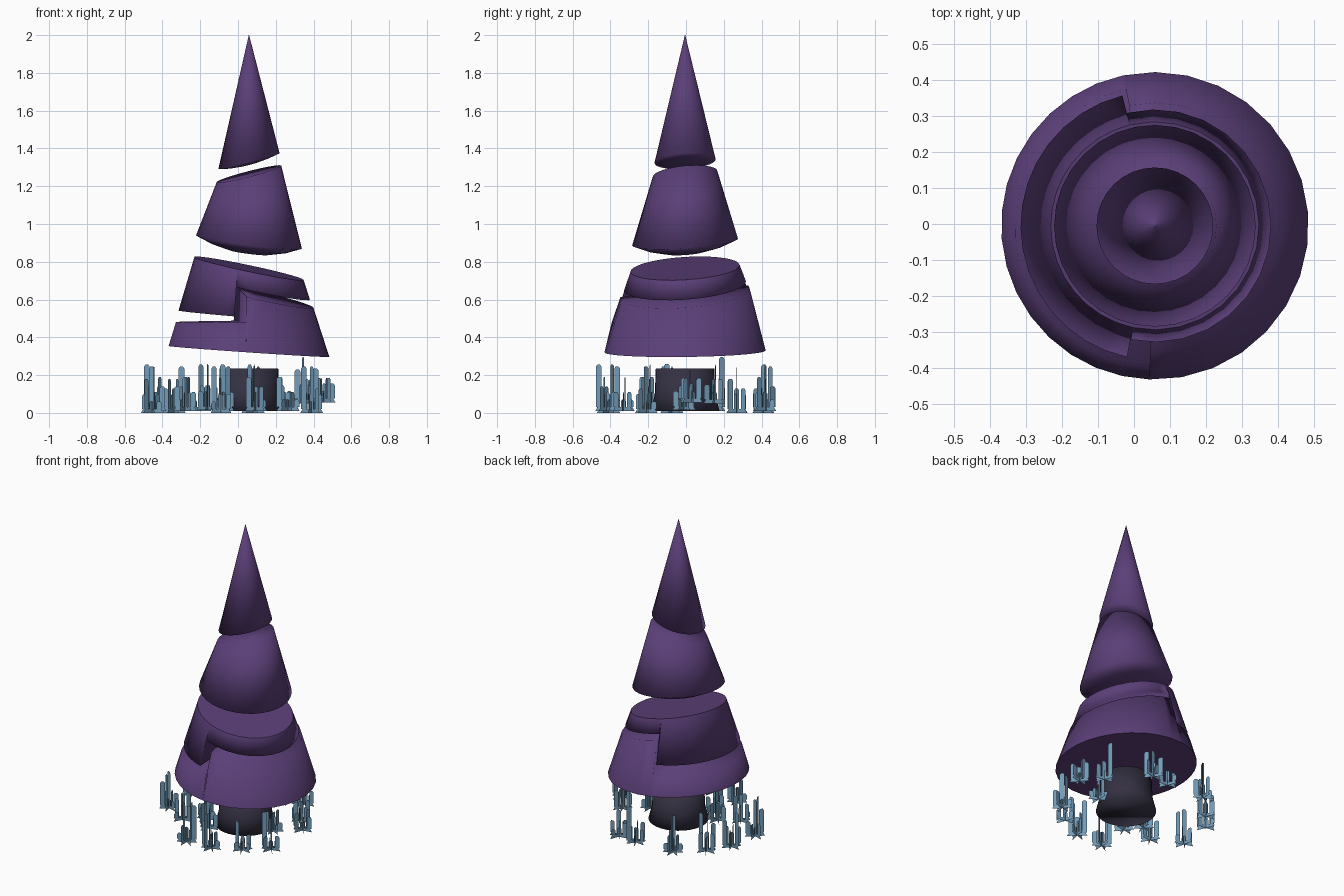
import bpy, bmesh, math, random

if "Cube" in bpy.data.objects:
    bpy.data.objects.remove(bpy.data.objects["Cube"])

random.seed(4)
CX, CY, N = 0.058, -0.005, 32


def material(name, col):
    m = bpy.data.materials.new(name)
    m.diffuse_color = (*col, 1)
    m.use_nodes = True
    m.node_tree.nodes["Principled BSDF"].inputs["Base Color"].default_value = m.diffuse_color
    return m


PURPLE = material("purple", (0.105, 0.05, 0.19))
DARK = material("dark_bark", (0.035, 0.03, 0.055))
BLUE = material("frost_blue", (0.17, 0.33, 0.48))


def finish(name, bm, mat, smooth=True):
    if smooth:
        bmesh.ops.remove_doubles(bm, verts=bm.verts, dist=1e-5)
        bmesh.ops.recalc_face_normals(bm, faces=bm.faces)
        for f in bm.faces:  # soft shading across the rims
            f.smooth = True
    me = bpy.data.meshes.new(name)
    bm.to_mesh(me)
    bm.free()
    me.materials.append(mat)
    ob = bpy.data.objects.new(name, me)
    bpy.context.collection.objects.link(ob)
    return ob


def ring(bm, angles, r, z, sx=0.0, sy=0.0):
    """Ring of radius r in a plane tilted by slopes sx, sy."""
    out = []
    for a in angles:
        x, y = r * math.cos(a), r * math.sin(a)
        out.append(bm.verts.new((CX + x, CY + y, z + sx * x + sy * y)))
    return out


def loft(name, rings, mat):
    """Closed solid through tilted rings (radius, height, slope x, slope y)."""
    bm = bmesh.new()
    angles = [2 * math.pi * i / N for i in range(N)]
    loops = [ring(bm, angles, *r) for r in rings]
    for a, b in zip(loops, loops[1:]):
        for i in range(N):
            j = (i + 1) % N
            bm.faces.new((a[i], a[j], b[j], b[i]))
    bm.faces.new(loops[0])
    bm.faces.new(loops[-1])
    return finish(name, bm, mat)


def stepped(name, flat, right, left, front, back, mat):
    """Solid between one flat ring and a ring stepped into a right and left half."""
    bm = bmesh.new()
    h = N // 2
    f, b = math.radians(front), math.radians(back)
    ar = [f + (b - f) * i / h for i in range(h + 1)]
    al = [b + (f + 2 * math.pi - b) * i / h for i in range(h + 1)]
    halves = []
    base = []
    for ang, prm in ((ar, right), (al, left)):
        lo, hi = ring(bm, ang, *flat), ring(bm, ang, *prm)
        for i in range(h):
            bm.faces.new((lo[i], lo[i + 1], hi[i + 1], hi[i]))
        bm.faces.new(hi)
        base += lo[:-1]
        halves.append(hi)
    bm.faces.new(base)
    hr, hl = halves
    bm.faces.new((hr[0], hr[-1], hl[0], hl[-1]))
    bmesh.ops.remove_doubles(bm, verts=bm.verts, dist=1e-5)
    for e in bm.edges:  # crisp rim round the big flat face
        if any(len(fc.verts) == N for fc in e.link_faces):
            e.smooth = False
    return finish(name, bm, mat)


# Tree tiers from top to bottom
loft("top_cone", [(0.001, 2.0, 0, 0), (0.162, 1.333, 0.26, 0.06),
                  (0.11, 1.322, 0.26, 0.06), (0.05, 1.315, 0.26, 0.06)], PURPLE)
loft("upper_tier", [(0.171, 1.265, 0.255, 0.09), (0.28, 0.905, -0.125, 0.065),
                    (0.2, 0.872, -0.125, 0.065), (0.1, 0.848, -0.125, 0.065)], PURPLE)
stepped("middle_tier", (0.289, 0.765, -0.21, 0.06),
        (0.323, 0.672, -0.225, 0.07), (0.373, 0.512, -0.08, 0.02), -102, 104, PURPLE)
stepped("bottom_tier", (0.427, 0.325, -0.068, 0.012),
        (0.342, 0.635, -0.23, 0.07), (0.388, 0.485, 0.01, 0.01), -92, 102, PURPLE)

# Trunk
loft("trunk", [(0.155, 0.235, 0, 0), (0.16, 0.1, 0, 0), (0.182, 0.01, 0, 0)], DARK)

# Grass tufts: crossed thin cards with round-topped blades, (x, y, base height)
TUFTS = [(-.455, -.075, 0), (-.44, .15, .01), (-.09, -.41, 0), (.095, -.42, .01),
         (.265, -.33, .01), (.39, -.21, 0), (.27, -.01, .015), (.455, .03, .055),
         (.20, .42, .01), (-.08, -.19, .01), (.08, .41, 0), (-.195, .415, .01),
         (-.34, .27, 0), (-.28, -.18, .01), (-.16, -.10, .015), (.36, .15, .05)]


def card(bm, cx, cy, z0, ang, half, tall):
    def v(u, z):
        return bm.verts.new((cx + u * math.cos(ang), cy + u * math.sin(ang), z0 + z))
    bm.faces.new([v(-half, 0), v(half, 0), v(half * .8, .02), v(-half * .8, .02)])
    w = 0.015
    for k in range(3):
        u = (k - 1) * half * 0.68 + random.uniform(-.004, .004)
        t = random.choice((.06, .1, .13))
        if k == tall:
            t = random.choice((.18, .245))
        bm.faces.new([v(u - w, .02), v(u + w, .02), v(u + w, t - .01),
                      v(u + w * .5, t), v(u - w * .5, t), v(u - w, t - .01)])


bm = bmesh.new()
for x, y, z0 in TUFTS:
    turn = random.uniform(0, math.pi)
    for k in range(3):
        card(bm, x, y, z0, turn + k * math.pi / 3, 0.062, random.choice((0, 1, 2, 3)))
finish("grass_tufts", bm, BLUE, smooth=False)
